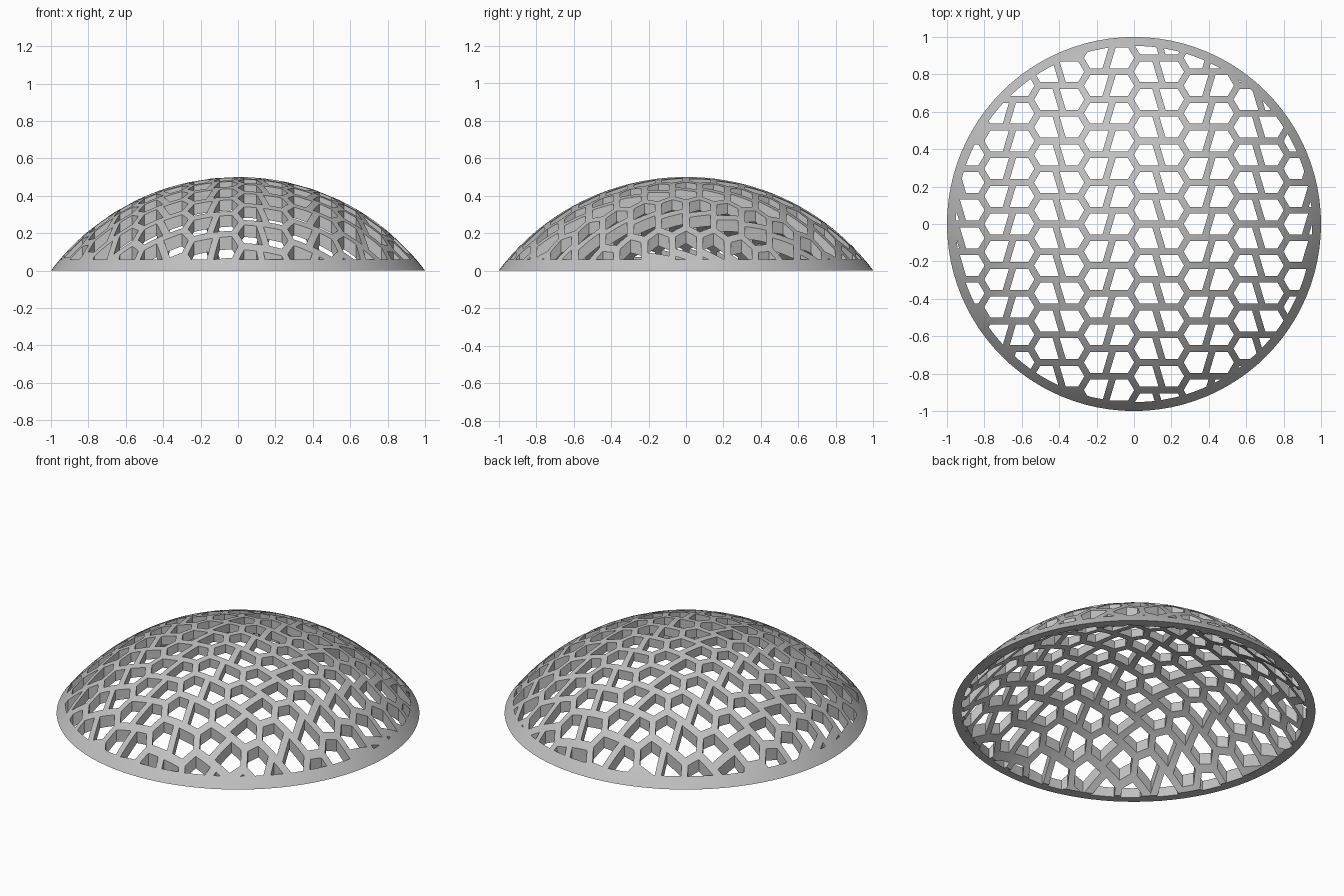
import bpy, bmesh, math
from mathutils import Vector

cube = bpy.data.objects.get("Cube")
if cube:
    bpy.data.objects.remove(cube, do_unlink=True)

# Dome is a spherical cap of even thickness
RADIUS, DEPTH, THICK = 1.25, 0.75, 0.05
HOLE_LIMIT = 0.952
COLUMN, ROW = 0.1333, 0.148       # cell width and row pitch
POINT, SLANT, RIB = 0.022, 0.022, 0.036

grey = bpy.data.materials.new("plain_grey")
grey.use_nodes = True
colour = (0.53, 0.53, 0.53, 1)
grey.diffuse_color = colour
grey.node_tree.nodes["Principled BSDF"].inputs["Base Color"].default_value = colour


def make_object(name, bm):
    bmesh.ops.recalc_face_normals(bm, faces=bm.faces)
    mesh = bpy.data.meshes.new(name)
    bm.to_mesh(mesh)
    bm.free()
    mesh.materials.append(grey)
    obj = bpy.data.objects.new(name, mesh)
    bpy.context.collection.objects.link(obj)
    return obj


def arc(radius, steps):
    """Quarter-style profile from the apex to the ground."""
    end = math.acos(DEPTH / radius)
    return [Vector((radius * math.sin(end * t / steps), 0,
                    radius * math.cos(end * t / steps) - DEPTH))
            for t in range(steps + 1)]


def clip(poly, point, normal):
    """Keep the part of a convex polygon on the side the normal points to."""
    out = []
    for a, b in zip(poly, poly[1:] + poly[:1]):
        da, db = (a - point).dot(normal), (b - point).dot(normal)
        if da >= 0:
            out.append(a)
        if da * db < 0:
            out.append(a.lerp(b, da / (da - db)))
    return out


def hole_outline(cell):
    """Shrink a cell by half a rib and trim it to the rim circle."""
    poly = cell
    for a, b in zip(cell, cell[1:] + cell[:1]):
        d = (b - a).normalized()
        inward = Vector((-d.y, d.x))
        poly = clip(poly, a + inward * RIB / 2, inward)
    for k in range(96):
        ang = math.tau * k / 96
        out = Vector((math.cos(ang), math.sin(ang)))
        poly = clip(poly, out * HOLE_LIMIT, -out)
    clean = [p for p, q in zip(poly, poly[1:] + poly[:1]) if (p - q).length > 0.0005]
    return clean


def area(poly):
    return sum(a.x * b.y - a.y * b.x for a, b in zip(poly, poly[1:] + poly[:1])) / 2


# Shell: closed profile spun about the vertical axis
bm = bmesh.new()
profile = [bm.verts.new(p) for p in arc(RADIUS, 22) + arc(RADIUS - THICK, 16)[::-1]]
edges = [bm.edges.new(pair) for pair in zip(profile, profile[1:])]
bmesh.ops.spin(bm, geom=profile + edges, cent=(0, 0, 0), axis=(0, 0, 1),
               angle=math.tau, steps=96, use_merge=True)
bmesh.ops.remove_doubles(bm, verts=bm.verts, dist=0.0005)
dome = make_object("perforated_dome", bm)

# Upright prisms: pairs of pentagons sharing a slanted side
bm = bmesh.new()
for i in range(-4, 4):
    bx = COLUMN * (2 * i + 1)
    lean = SLANT if i % 2 == 0 else -SLANT
    for k in range(-8, 9):
        centre = Vector((bx, (k + (0.5 if i % 2 == 0 else 0)) * ROW))
        half = ROW / 2
        pentagon = [Vector(p) for p in (
            (lean, -half), (COLUMN - POINT, -half), (COLUMN + POINT, 0),
            (COLUMN - POINT, half), (-lean, half))]
        for turn in (1, -1):
            poly = hole_outline([centre + p * turn for p in pentagon])
            if len(poly) < 3 or area(poly) < 0.00005:
                continue
            low = [bm.verts.new((p.x, p.y, -0.2)) for p in poly]
            high = [bm.verts.new((p.x, p.y, 0.8)) for p in poly]
            bm.faces.new(low[::-1])
            bm.faces.new(high)
            n = len(poly)
            for j in range(n):
                m = (j + 1) % n
                bm.faces.new((low[j], low[m], high[m], high[j]))
cutter = make_object("hole_cutter", bm)
cutter.hide_render = True

# Cut the holes, then drop the cutter
cut = dome.modifiers.new("holes", "BOOLEAN")
cut.operation = "DIFFERENCE"
cut.solver = "EXACT"
cut.object = cutter
bpy.ops.object.select_all(action="DESELECT")
bpy.context.view_layer.objects.active = dome
dome.select_set(True)
bpy.ops.object.modifier_apply(modifier=cut.name)
bpy.data.objects.remove(cutter, do_unlink=True)
bpy.ops.object.shade_smooth_by_angle(angle=math.radians(30))
